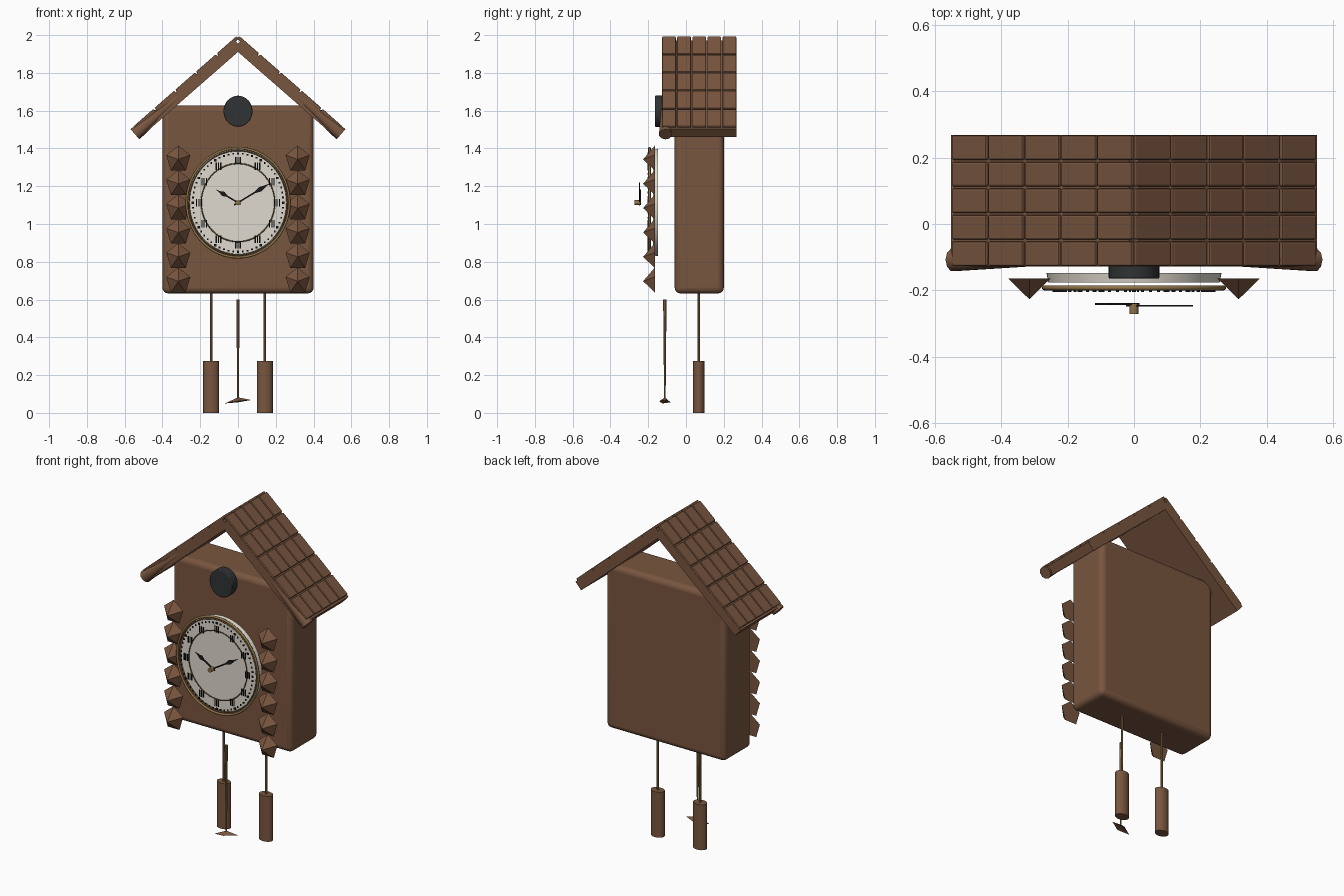
import bpy, bmesh, math
from mathutils import Vector, Matrix

cube = bpy.data.objects.get("Cube")
if cube:
    bpy.data.objects.remove(cube, do_unlink=True)


def material(name, r, g, b):
    m = bpy.data.materials.new(name)
    m.use_nodes = True
    m.diffuse_color = (r, g, b, 1)
    m.node_tree.nodes["Principled BSDF"].inputs["Base Color"].default_value = (r, g, b, 1)
    return m


WOOD = material("brown wood", 0.19, 0.092, 0.05)
BRASS = material("dull brass", 0.28, 0.17, 0.065)
IVORY = material("ivory", 0.74, 0.70, 0.62)
BLACK = material("black", 0.01, 0.01, 0.01)
CHARCOAL = material("charcoal", 0.03, 0.032, 0.035)


def finish(bm, name, mat, smooth=False):
    bmesh.ops.recalc_face_normals(bm, faces=bm.faces)
    mesh = bpy.data.meshes.new(name)
    bm.to_mesh(mesh)
    bm.free()
    mesh.materials.append(mat)
    obj = bpy.data.objects.new(name, mesh)
    bpy.context.collection.objects.link(obj)
    if smooth:
        bpy.ops.object.select_all(action="DESELECT")
        obj.select_set(True)
        bpy.context.view_layer.objects.active = obj
        bpy.ops.object.shade_smooth_by_angle(angle=math.radians(40))
    return obj


def bevel(obj, width, segments):
    mod = obj.modifiers.new("bevel", "BEVEL")
    mod.width, mod.segments = width, segments


def add_box(bm, centre, size, frame=Matrix()):
    bmesh.ops.create_cube(bm, size=1, matrix=frame @ Matrix.Translation(centre) @ Matrix.Diagonal((*size, 1)))


def add_cone(bm, a, b, r1, r2, sides, stretch=(1, 1)):
    """Cone or cylinder from a to b; stretch scales its two cross axes."""
    a, b = Vector(a), Vector(b)
    turn = (b - a).to_track_quat("Z", "Y").to_matrix().to_4x4()
    place = Matrix.Translation((a + b) / 2) @ turn @ Matrix.Diagonal((*stretch, 1, 1))
    bmesh.ops.create_cone(bm, cap_ends=True, segments=sides, radius1=r1, radius2=r2,
                          depth=(b - a).length, matrix=place)


def cone(name, mat, *args, smooth=True):
    bm = bmesh.new()
    add_cone(bm, *args)
    return finish(bm, name, mat, smooth)


def add_plate(bm, points, y, thick):
    """Outline in x and z, extruded backwards from y."""
    face = bm.faces.new([bm.verts.new((x, y, z)) for x, z in points])
    new = bmesh.ops.extrude_face_region(bm, geom=[face])["geom"]
    bmesh.ops.translate(bm, vec=(0, thick, 0), verts=[v for v in new if isinstance(v, bmesh.types.BMVert)])


# Case
bm = bmesh.new()
add_box(bm, (0, 0.07, 1.13), (0.8, 0.26, 0.995))
bevel(finish(bm, "case", WOOD, True), 0.03, 4)

# Roof: a sloped slab on each side, shingles, and a tapered front trim
SLOPE, LENGTH, PITCH = math.radians(41.2), 0.744, 0.146
for side, label in ((1, "left"), (-1, "right")):
    # local x runs down the slope, local z points out of the roof
    down = Vector((side * math.cos(SLOPE), 0, -math.sin(SLOPE)))
    out = Vector((side * math.sin(SLOPE), 0, math.cos(SLOPE)))
    frame = Matrix.Translation((0, 0.07, 2)) @ Matrix((down, (0, 1, 0), out)).transposed().to_4x4()
    bm = bmesh.new()
    add_box(bm, (LENGTH / 2 + 0.015, 0, -0.039), (LENGTH - 0.03, 0.396, 0.056), frame)
    # mitre the slab where the two halves meet
    bmesh.ops.bisect_plane(bm, geom=bm.verts[:] + bm.edges[:] + bm.faces[:], plane_co=(0, 0, 0),
                           plane_no=(-side, 0, 0), clear_outer=True)
    bmesh.ops.holes_fill(bm, edges=bm.edges)
    finish(bm, label + "_roof_slab", WOOD)
    bm = bmesh.new()
    for row in range(5):
        for col in range(5):
            add_box(bm, ((row + 0.5) * PITCH + 0.006, (col - 2) * 0.08, -0.008),
                    (PITCH - 0.008, 0.073, 0.018), frame)
    bevel(finish(bm, label + "_roof_shingles", WOOD), 0.005, 2)
    low = frame @ Vector((LENGTH + 0.012, -0.178, -0.036))
    high = frame @ Vector((0.35, -0.18, -0.036))
    cone(label + "_roof_trim", WOOD, low, high, 0.036, 0.014, 10)

    # Column of pointed studs beside the dial
    bm = bmesh.new()
    for i in range(6):
        z = 1.342 - i * 0.129
        ring = [bm.verts.new((side * 0.316 + 0.067 * math.sin(a), -0.165, z + 0.073 * math.cos(a)))
                for a in (math.tau * k / 5 for k in range(5))]
        tip = bm.verts.new((side * 0.316, -0.227, z))
        bm.faces.new(ring)
        for k in range(5):
            bm.faces.new((ring[k], ring[(k + 1) % 5], tip))
    finish(bm, label + "_studs", WOOD)

    # Hanging weight and its cord
    x = side * 0.142
    cone(label + "_weight", WOOD, (x, 0.067, 0), (x, 0.067, 0.275), 0.042, 0.042, 20, (1, 0.74))
    cone(label + "_cord", BRASS, (x, 0.067, 0.27), (x, 0.067, 0.66), 0.006, 0.007, 8)

# Round door above the dial
door = cone("round_door", CHARCOAL, (0, -0.11, 1.597), (0, -0.165, 1.597), 0.08, 0.08, 32, (0.96, 1.03))
bevel(door, 0.005, 2)

# Dial
CZ = 1.113
cone("dial", IVORY, (0, -0.148, CZ), (0, -0.176, CZ), 0.284, 0.278, 64, (0.93, 1))


def dial_ring(name, radius, width, y):
    bpy.ops.mesh.primitive_torus_add(location=(0, y, CZ), rotation=(math.pi / 2, 0, 0),
                                     major_radius=radius, minor_radius=width,
                                     major_segments=64, minor_segments=8)
    ring = bpy.context.object
    ring.name = name
    ring.scale = (0.94, 1, 1)
    ring.data.materials.append(BRASS)
    bpy.ops.object.shade_smooth_by_angle(angle=math.radians(60))


dial_ring("dial_outer_rim", 0.289, 0.007, -0.193)
dial_ring("dial_bead", 0.276, 0.004, -0.193)
dial_ring("dial_inner_rim", 0.207, 0.003, -0.193)

# Minute dots and hour bars
bm = bmesh.new()
for i in range(60):
    a = math.tau * i / 60
    s = 0.006 if i % 5 == 0 else 0.0045
    add_box(bm, (0.24 * math.sin(a), -0.203, CZ + 0.26 * math.cos(a)), (2 * s, 0.004, 2 * s),)
finish(bm, "minute_dots", BLACK)

bm = bmesh.new()
for i in range(12):
    a = math.tau * i / 12
    x, z = 0.207 * math.sin(a), CZ + 0.223 * math.cos(a)
    for dx in (-0.012, 0, 0.012):
        add_box(bm, (x + dx, -0.203, z), (0.006, 0.004, 0.04))
finish(bm, "hour_bars", BLACK)


# Hands with a diamond part-way along
def hand(name, dx, dz, y):
    bm = bmesh.new()
    along = Vector((dx, dz))
    across = Vector((-dz, dx)).normalized()
    half = [(-0.12, 0.004), (0.5, 0.004), (0.66, 0.013), (0.82, 0.004)]
    outline = half + [(1, 0)] + [(t, -w) for t, w in reversed(half)]
    points = [along * t + across * w + Vector((0, CZ)) for t, w in outline]
    add_plate(bm, points, y, 0.005)
    finish(bm, name, BLACK)


hand("minute_hand", 0.178, 0.108, -0.249)
hand("hour_hand", -0.118, 0.07, -0.244)
cone("hand_knob", BRASS, (0, -0.24, CZ), (0, -0.272, CZ), 0.013, 0.013, 12)

# Pendulum rod and its leaf-shaped bob
cone("pendulum_rod", BRASS, (0, -0.112, 0.06), (0, -0.112, 0.6), 0.004, 0.009, 8)
bm = bmesh.new()
tip = bm.verts.new((0, -0.112, 0.082))
hub = bm.verts.new((0, -0.112, 0.066))
edge = [bm.verts.new(p) for p in ((-0.07, -0.125, 0.05), (0, -0.142, 0.062),
                                  (0.07, -0.1, 0.068), (0, -0.082, 0.056))]
for k in range(4):
    for centre in (tip, hub):
        bm.faces.new((edge[k], edge[(k + 1) % 4], centre))
finish(bm, "pendulum_leaf", WOOD)
